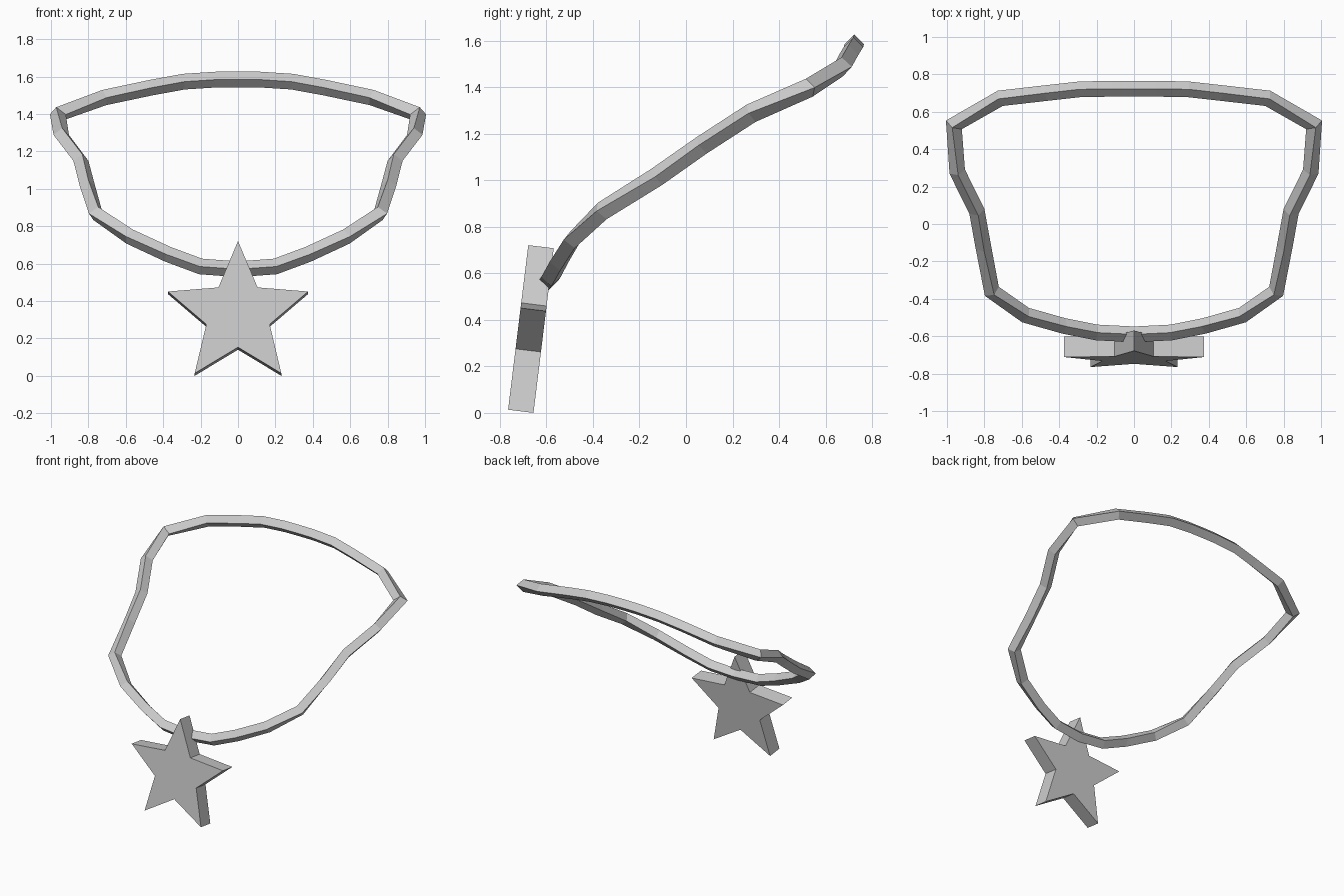
import bpy, bmesh, math
from mathutils import Vector, Matrix

cube = bpy.data.objects.get("Cube")
if cube:
    bpy.data.objects.remove(cube, do_unlink=True)

grey = bpy.data.materials.new("plain grey")
grey.use_nodes = True
colour = (0.6, 0.6, 0.6, 1)
grey.diffuse_color = colour
grey.node_tree.nodes["Principled BSDF"].inputs["Base Color"].default_value = colour


def finish(name, bm):
    bmesh.ops.recalc_face_normals(bm, faces=bm.faces[:])
    mesh = bpy.data.meshes.new(name)
    bm.to_mesh(mesh)
    bm.free()
    mesh.materials.append(grey)
    obj = bpy.data.objects.new(name, mesh)
    bpy.context.collection.objects.link(obj)
    return obj


def sweep_loop(name, path, radius):
    """Mitred square section, one edge upward, swept along a closed path."""
    bm = bmesh.new()
    rings = []
    for i, p in enumerate(path):
        before = (p - path[i - 1]).normalized()
        after = (path[(i + 1) % len(path)] - p).normalized()
        along = (before + after).normalized()
        up = Vector((0, 0, 1))
        up = (up - along * up.dot(along)).normalized()
        side = along.cross(up)
        bend = (after - before).normalized()
        stretch = 1 / along.dot(after) - 1
        ring = []
        for d in (up, side, -up, -side):
            d = d + bend * d.dot(bend) * stretch
            ring.append(bm.verts.new(p + d * radius))
        rings.append(ring)
    for i, ring in enumerate(rings):
        last = rings[i - 1]
        for k in range(4):
            bm.faces.new((last[k - 1], last[k], ring[k], ring[k - 1]))
    return finish(name, bm)


# Neck band: left half from front centre to back centre, then mirrored
half = [Vector(p) for p in (
    (0, -.59, .57), (.2, -.58, .585), (.375, -.545, .65), (.58, -.487, .745),
    (.76, -.36, .868), (.805, -.125, 1.015), (.84, .067, 1.15),
    (.945, .28, 1.288), (.963, .53, 1.398), (.715, .672, 1.488),
    (.47, .7, 1.54), (.29, .72, 1.573), (.12, .723, 1.584), (0, .723, 1.585))]
mirrored = [Vector((-p.x, p.y, p.z)) for p in reversed(half[1:-1])]
sweep_loop("neck_band", half + mirrored, .042)

# Star pendant: five-pointed prism, leaning slightly back at the top
bm = bmesh.new()
outline = []
for i in range(10):
    r = .178 if i % 2 else .394
    a = math.radians(36 * i)
    outline.append(bm.verts.new((r * math.sin(a), 0, r * math.cos(a))))
front = bm.faces.new(outline)
back = bmesh.ops.extrude_face_region(bm, geom=[front], use_keep_orig=True)
bmesh.ops.translate(bm, vec=(0, .11, 0),
                    verts=[v for v in back["geom"] if isinstance(v, bmesh.types.BMVert)])
star = finish("star_pendant", bm)
star.matrix_world = Matrix.Translation((0, -.726, .33)) @ Matrix.Rotation(math.radians(-7), 4, "X")
